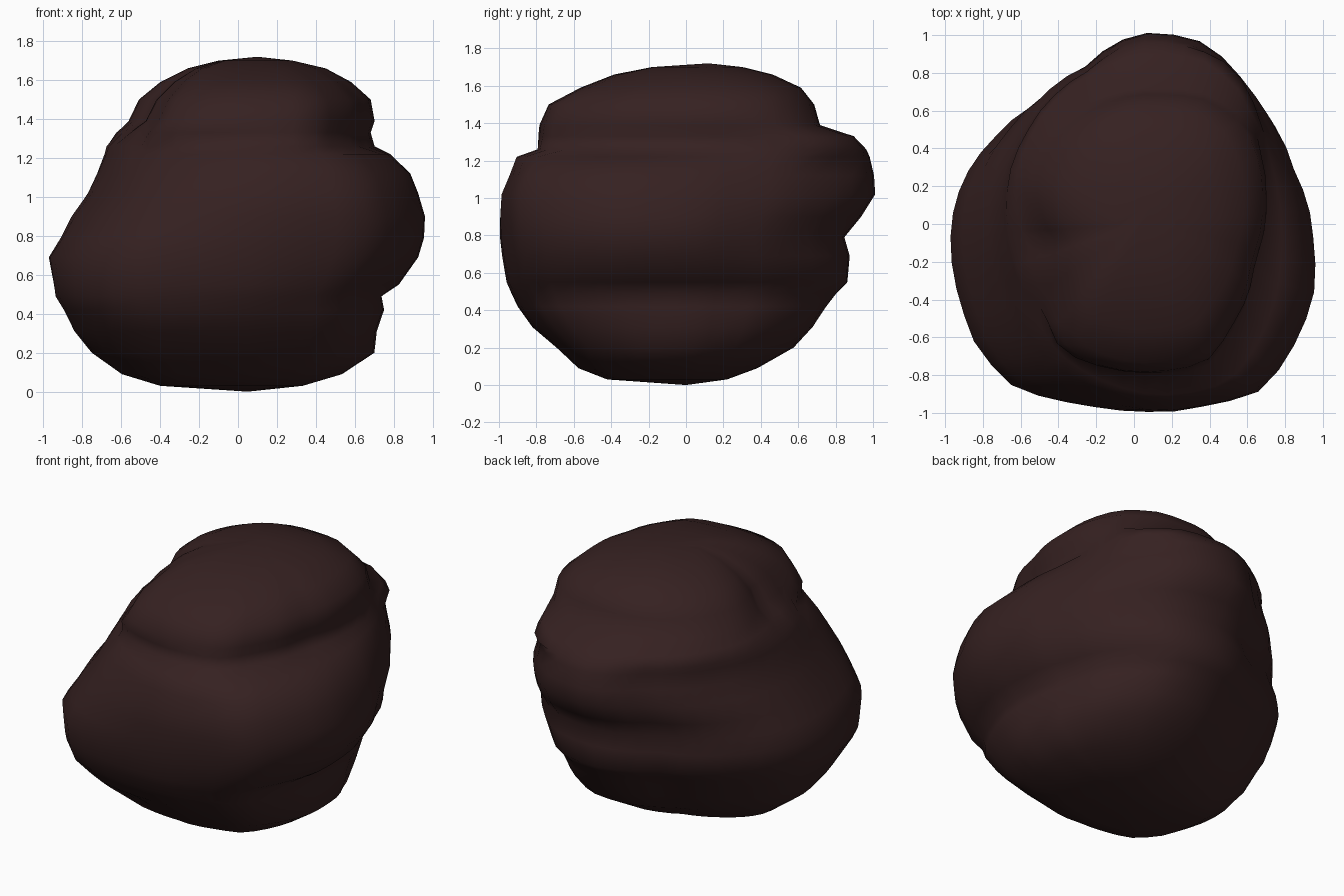
import bpy, bmesh, math

if "Cube" in bpy.data.objects:
    bpy.data.objects.remove(bpy.data.objects["Cube"])

SEGS = 44

# plan outlines: broad lower boulder and narrower upper cap
BODY = [(0.1, 1), (0.4, 0.95), (0.63, 0.72), (0.85, 0.3), (0.95, -0.1), (0.955, -0.35),
        (0.84, -0.65), (0.68, -0.87), (0.4, -0.95), (0, -1), (-0.3, -0.97), (-0.65, -0.87),
        (-0.85, -0.63), (-0.91, -0.45), (-0.96, -0.08), (-0.85, 0.3), (-0.7, 0.5),
        (-0.5, 0.69), (-0.3, 0.8), (-0.1, 0.94)]
CAP = [(-0.2, 0.65), (0.2, 0.71), (0.35, 0.70), (0.6, 0.54), (0.7, 0.12), (0.64, -0.2),
       (0.52, -0.55), (0.38, -0.75), (0.2, -0.79), (-0.1, -0.78), (-0.33, -0.68),
       (-0.41, -0.4), (-0.45, -0.1), (-0.55, 0.2), (-0.45, 0.45)]

# z, left, right, front, back extent, front-left swell
LEVELS = [
    (0.03, 0.40, 0.33, 0.42, 0.22, 0.0),
    (0.09, 0.59, 0.53, 0.57, 0.38, 0.02),
    (0.20, 0.73, 0.69, 0.68, 0.56, 0.05),
    (0.31, 0.82, 0.70, 0.80, 0.65, 0.06),
    (0.42, 0.88, 0.74, 0.88, 0.73, 0.05),
    (0.49, 0.92, 0.73, 0.92, 0.79, 0.03),
    (0.55, 0.93, 0.82, 0.95, 0.85, 0.02),
    (0.69, 0.96, 0.92, 0.98, 0.86, 0.0),
    (0.79, 0.91, 0.95, 1.00, 0.83, -0.03),
    (0.90, 0.87, 0.955, 1.01, 0.92, -0.07),
    (1.02, 0.80, 0.92, 1.01, 1.00, -0.11),
    (1.12, 0.76, 0.88, 0.97, 1.00, -0.13),
    (1.22, 0.73, 0.79, 0.93, 0.98, -0.15),
    (1.26, 0.71, 0.70, 0.80, 0.96, -0.08),
    (1.33, 0.64, 0.68, 0.78, 0.89, 0.0),
    (1.39, 0.56, 0.70, 0.77, 0.71, 0.02),
    (1.50, 0.51, 0.68, 0.73, 0.68, -0.02),
    (1.59, 0.40, 0.58, 0.56, 0.61, -0.02),
    (1.66, 0.26, 0.45, 0.38, 0.46, 0.0),
    (1.70, 0.10, 0.28, 0.18, 0.30, 0.0),
]


def unit_radius(outline, ang):
    """Point of the outline at an angle, scaled so every side reaches 1."""
    pol = sorted((math.atan2(y, x), math.hypot(x, y)) for x, y in outline)
    pol = [(pol[-1][0] - math.tau, pol[-1][1])] + pol + [(pol[0][0] + math.tau, pol[0][1])]
    for (a0, r0), (a1, r1) in zip(pol, pol[1:]):
        if a0 <= ang <= a1:
            r = r0 + (r1 - r0) * (ang - a0) / (a1 - a0)
            break
    x, y = r * math.cos(ang), r * math.sin(ang)
    xs, ys = [p[0] for p in outline], [p[1] for p in outline]
    return (x / (max(xs) if x > 0 else -min(xs)), y / (max(ys) if y > 0 else -min(ys)))


def toward(ang, deg, power=3):
    return max(0, math.cos(ang - math.radians(deg))) ** power


def bump(z, mid, width):
    return math.exp(-((z - mid) / width) ** 2)


def ring_point(ang, level):
    z, left, right, front, back, swell = level
    bx, by = unit_radius(BODY, ang)
    cx, cy = unit_radius(CAP, ang)
    # cap ledge: sharp at the front and right, sloping at the left and back
    span = 0.06 + 0.12 * min(1, 1.5 * toward(ang, 145, 1))
    t = min(1, max(0, (z - 1.2) / span))
    x, y = bx + (cx - bx) * t, by + (cy - by) * t
    x *= right if x > 0 else left
    y *= back if y > 0 else front
    # front-left swells low down and leans back higher up
    w = toward(ang, -135)
    k = 1 + swell * w
    # back-left filled out, back-right fuller near the ground
    k += 0.07 * toward(ang, 130) * bump(z, 0.8, 0.35)
    k += 0.08 * toward(ang, 45) * bump(z, 0.3, 0.18)
    # slanting groove under the front-left bulge
    line = 0.22 - 0.3 * (x + 0.15)
    if y < 0 and x < 0:
        k -= 0.04 * w * bump(z, line - 0.06, 0.06)
    return (x * k, y * k, z)


# boulder: stacked rings closed at the top and bottom
bm = bmesh.new()
angles = [-math.pi + math.tau * (i + 0.5) / SEGS for i in range(SEGS)]
rings = [[bm.verts.new(ring_point(a, lv)) for a in angles] for lv in LEVELS]
for lo, hi in zip(rings, rings[1:]):
    for i in range(SEGS):
        j = (i + 1) % SEGS
        bm.faces.new((lo[i], lo[j], hi[j], hi[i]))
base = bm.verts.new((0.05, 0, 0))
peak = bm.verts.new((0.1, 0.12, 1.72))
for i in range(SEGS):
    j = (i + 1) % SEGS
    bm.faces.new((base, rings[0][j], rings[0][i]))
    bm.faces.new((peak, rings[-1][i], rings[-1][j]))
bmesh.ops.recalc_face_normals(bm, faces=bm.faces)
for f in bm.faces:
    f.smooth = True
mesh = bpy.data.meshes.new("boulder")
bm.to_mesh(mesh)
bm.free()

rock = bpy.data.objects.new("boulder", mesh)
bpy.context.collection.objects.link(rock)
mat = bpy.data.materials.new("dark brown stone")
mat.diffuse_color = (0.036, 0.015, 0.015, 1)
mat.use_nodes = True
mat.node_tree.nodes["Principled BSDF"].inputs["Base Color"].default_value = mat.diffuse_color
mesh.materials.append(mat)
